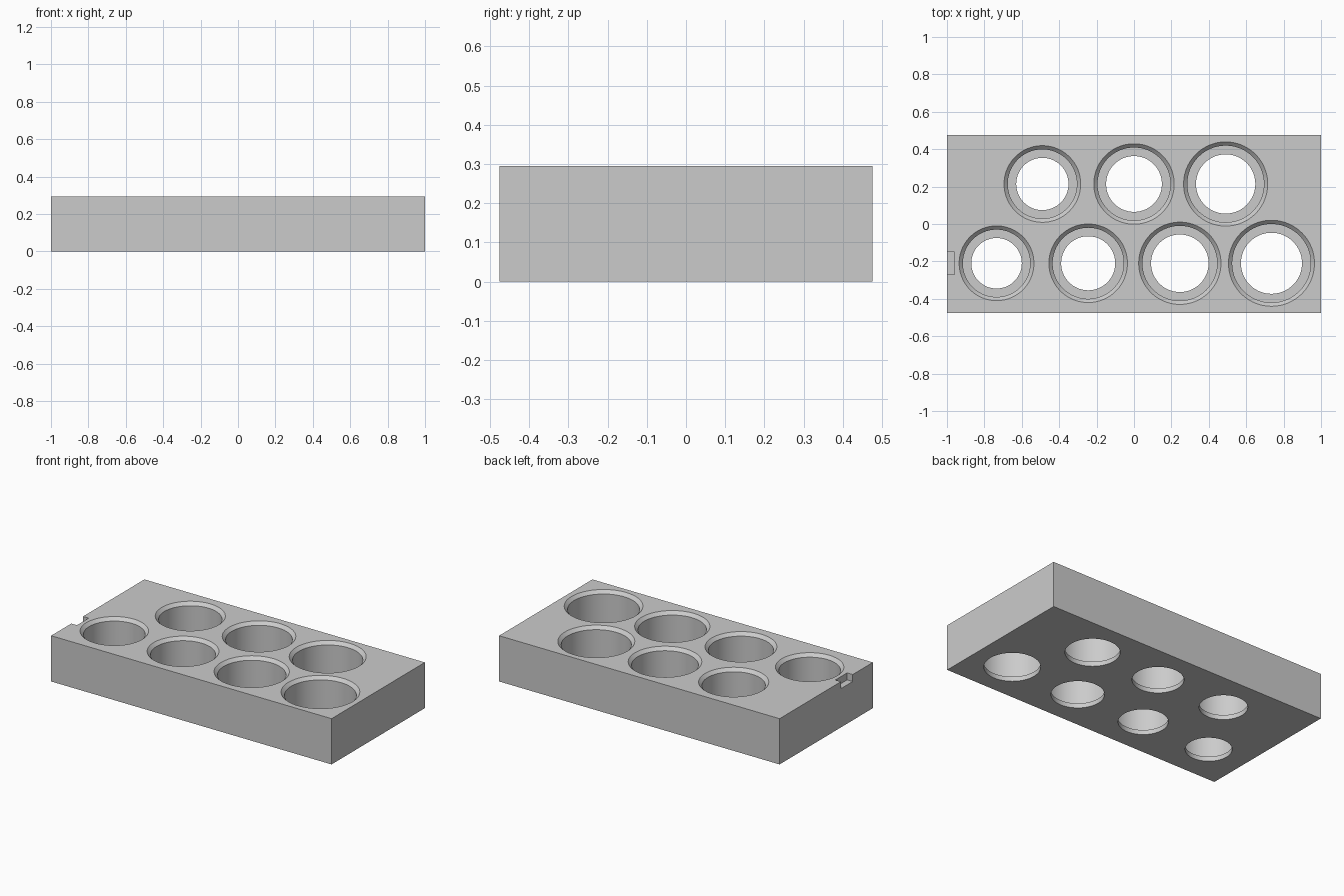
import bpy, bmesh, math

if "Cube" in bpy.data.objects:
    bpy.data.objects.remove(bpy.data.objects["Cube"], do_unlink=True)

HEIGHT, LIP, CHAMFER = 0.295, 0.03, 0.02

grey = bpy.data.materials.new("light_grey")
grey.use_nodes = True
colour = (0.6, 0.6, 0.6, 1)
grey.diffuse_color = colour
grey.node_tree.nodes["Principled BSDF"].inputs["Base Color"].default_value = colour


def finish(name, bm):
    bmesh.ops.recalc_face_normals(bm, faces=bm.faces)
    mesh = bpy.data.meshes.new(name)
    bm.to_mesh(mesh)
    bm.free()
    mesh.materials.append(grey)
    ob = bpy.data.objects.new(name, mesh)
    bpy.context.collection.objects.link(ob)
    return ob


def box(name, low, high):
    bm = bmesh.new()
    bmesh.ops.create_cube(bm, size=1)
    for v in bm.verts:
        v.co = [h if c > 0 else l for c, l, h in zip(v.co, low, high)]
    return finish(name, bm)


def turned(name, x, y, profile, sides=96):
    """Closed solid of stacked rings, each given as (radius, z)."""
    bm = bmesh.new()
    rings = []
    for r, z in profile:
        angles = [math.tau * i / sides for i in range(sides)]
        rings.append([bm.verts.new((x + r * math.cos(a), y + r * math.sin(a), z)) for a in angles])
    for a, b in zip(rings, rings[1:]):
        for i in range(sides):
            j = (i + 1) % sides
            bm.faces.new((a[i], a[j], b[j], b[i]))
    bm.faces.new(rings[0])
    bm.faces.new(rings[-1])
    return finish(name, bm)


# Solid block
block = box("holder_block", (-1, -0.475, 0), (1, 0.475, HEIGHT))

# Small notch in the top edge of the right end
cutters = [box("notch_cutter", (-1.1, -0.27, HEIGHT - 0.045), (-0.96, -0.15, HEIGHT + 0.1))]

# Seven stepped, chamfered holes growing along x in two staggered rows
for i in range(7):
    rim = 0.2 + 0.005 * i
    bore = rim - CHAMFER
    through = 0.135 + 0.0047 * i
    over = 0.01
    profile = [(through, -over), (through, LIP), (bore, LIP), (bore, HEIGHT - CHAMFER),
               (rim + over, HEIGHT + over)]
    y = 0.214 if i % 2 else -0.21
    cutters.append(turned("hole_cutter", -0.735 + 0.245 * i, y, profile))

# Cut everything out of the block
for cutter in cutters:
    mod = block.modifiers.new(cutter.name, "BOOLEAN")
    mod.operation = "DIFFERENCE"
    mod.solver = "EXACT"
    mod.object = cutter
bpy.context.view_layer.objects.active = block
block.select_set(True)
for mod in list(block.modifiers):
    bpy.ops.object.modifier_apply(modifier=mod.name)
for cutter in cutters:
    bpy.data.objects.remove(cutter, do_unlink=True)

# Smooth hole walls with sharp rims
bpy.ops.object.select_all(action="DESELECT")
block.select_set(True)
bpy.ops.object.shade_smooth_by_angle(angle=math.radians(30))
